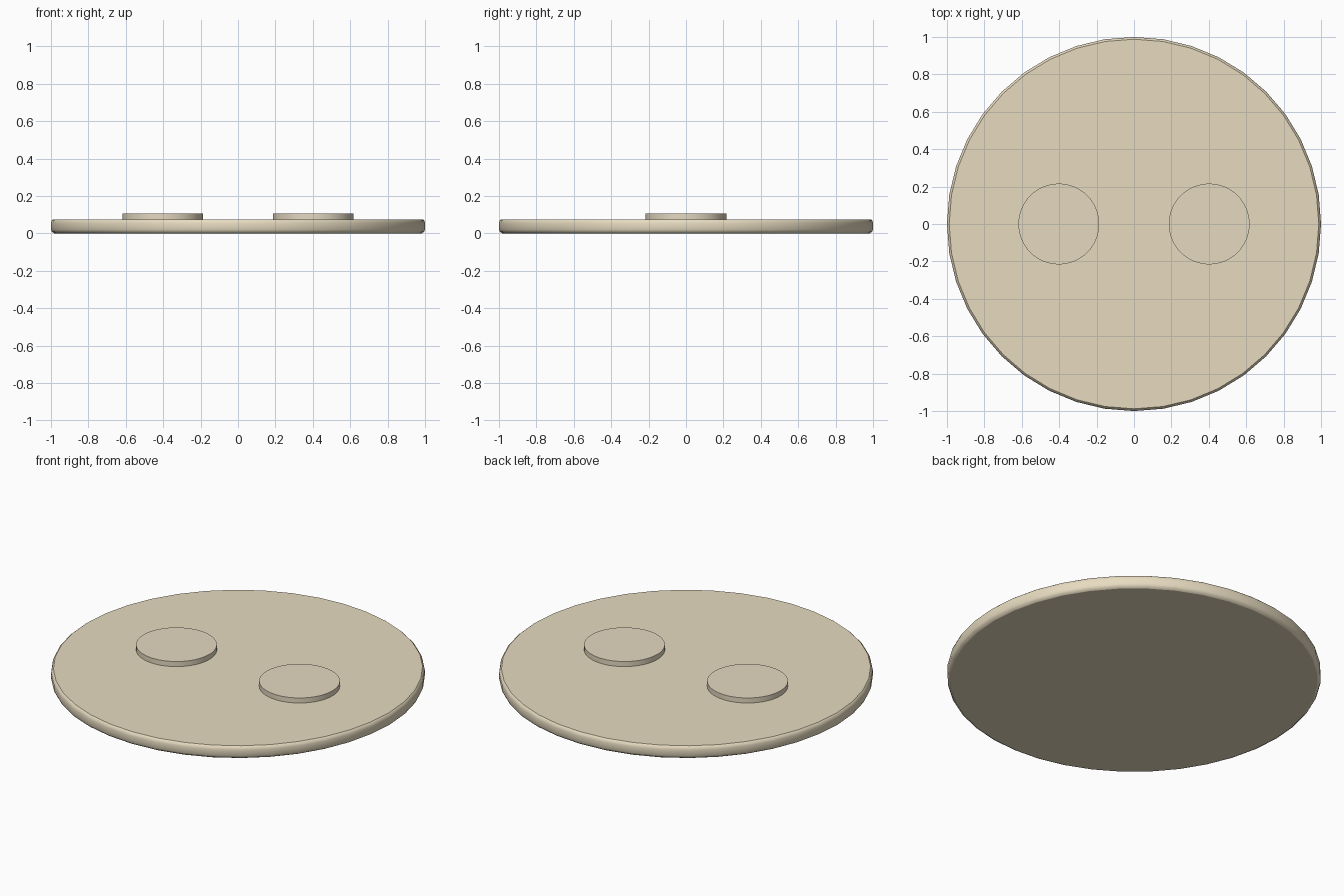
import bpy, bmesh, math

if "Cube" in bpy.data.objects:
    bpy.data.objects.remove(bpy.data.objects["Cube"])


def material(name, color):
    m = bpy.data.materials.new(name)
    m.diffuse_color = color
    m.use_nodes = True
    m.node_tree.nodes["Principled BSDF"].inputs["Base Color"].default_value = m.diffuse_color
    return m


def lathe(name, profile, sides, x, mat):
    """Closed turned solid: rings from (radius, z) points, smooth wall, flat caps."""
    bm = bmesh.new()
    rings = []
    for r, z in profile:
        rings.append([bm.verts.new((r * math.cos(2 * math.pi * i / sides),
                                    r * math.sin(2 * math.pi * i / sides), z))
                      for i in range(sides)])
    for a, b in zip(rings, rings[1:]):
        for i in range(sides):
            j = (i + 1) % sides
            bm.faces.new((a[i], a[j], b[j], b[i])).smooth = True
    bm.faces.new(rings[0][::-1])
    bm.faces.new(rings[-1])
    # Crisp rim around both caps
    for f in bm.faces:
        if not f.smooth:
            for e in f.edges:
                e.smooth = False
    mesh = bpy.data.meshes.new(name)
    bm.to_mesh(mesh)
    bm.free()
    mesh.materials.append(mat)
    obj = bpy.data.objects.new(name, mesh)
    obj.location.x = x
    bpy.context.collection.objects.link(obj)
    return obj


board_tan = material("board_tan", (0.80, 0.71, 0.53, 1))
pad_tan = material("pad_tan", (0.78, 0.69, 0.53, 1))

# Round board with a softened rim
lathe("round_board",
      [(0.982, 0), (0.994, 0.007), (1.0, 0.02), (1.0, 0.055),
       (0.996, 0.068), (0.988, 0.075)], 40, 0, board_tan)

# Two raised round pads
for side, x in (("left", -0.402), ("right", 0.402)):
    lathe(side + "_pad", [(0.216, 0.07), (0.216, 0.105)], 64, x, pad_tan)
